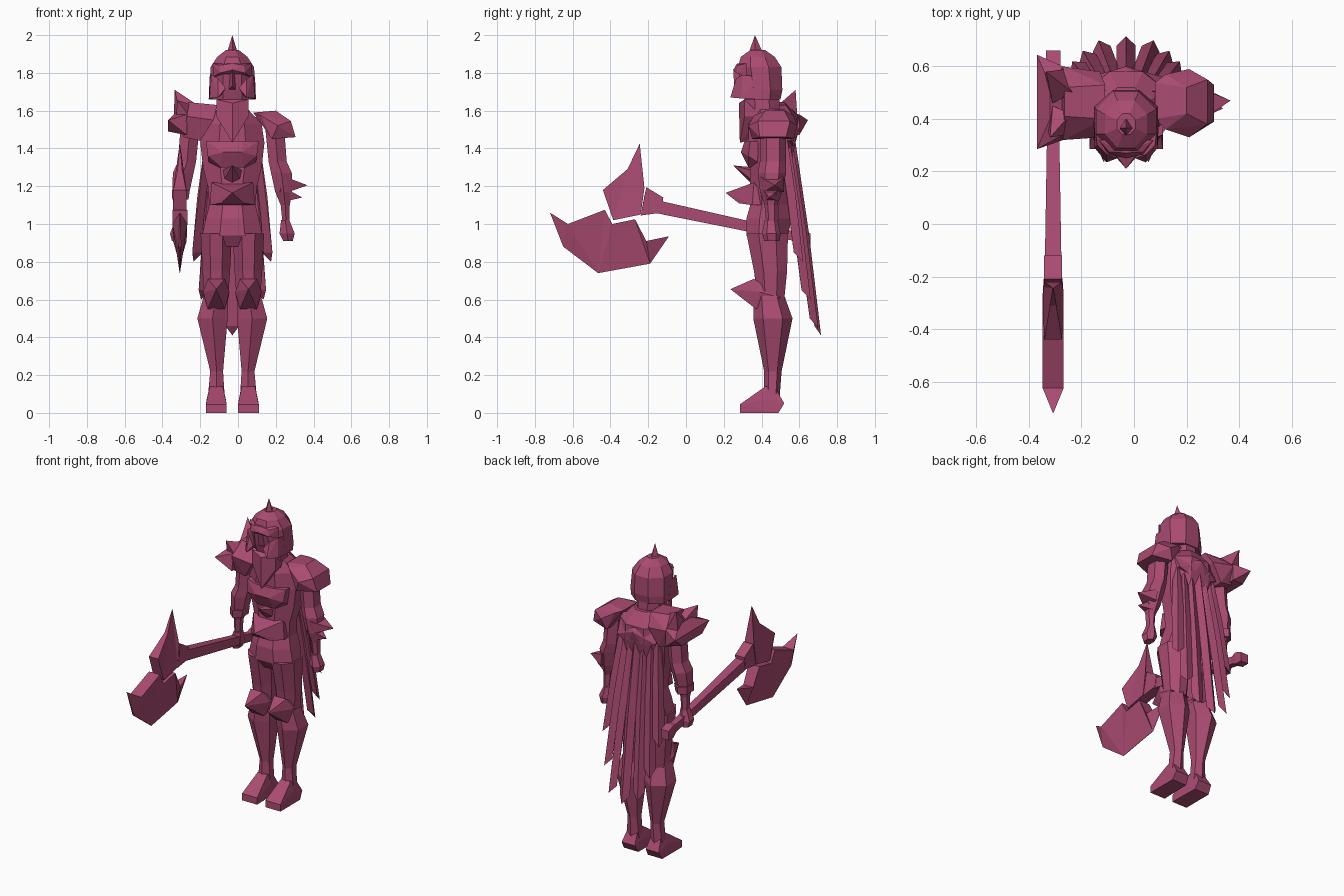
import bpy, bmesh, math
from mathutils import Vector

AX = -0.03  # body mirror axis
mat = bpy.data.materials.new("dusty_maroon")
mat.diffuse_color = (0.40, 0.07, 0.165, 1)


def finish(name, bm):
    bmesh.ops.recalc_face_normals(bm, faces=bm.faces)
    me = bpy.data.meshes.new(name)
    bm.to_mesh(me)
    bm.free()
    me.materials.append(mat)
    ob = bpy.data.objects.new(name, me)
    bpy.context.collection.objects.link(ob)
    return ob


def hull(name, pts):
    """Faceted solid around points in world coordinates."""
    bm = bmesh.new()
    vs = [bm.verts.new(p) for p in pts]
    r = bmesh.ops.convex_hull(bm, input=vs)
    junk = {v for v in r["geom_interior"] + r["geom_unused"] if isinstance(v, bmesh.types.BMVert)}
    bmesh.ops.delete(bm, geom=list(junk), context='VERTS')
    bmesh.ops.dissolve_limit(bm, angle_limit=0.02, verts=bm.verts, edges=bm.edges)
    return finish(name, bm)


def sym(pts):
    """Points given relative to the axis, doubled left and right."""
    return [(AX + s * x, y, z) for x, y, z in pts for s in ((1, -1) if x else (1,))]


def side(pts, s):
    return [(AX + s * x, y, z) for x, y, z in pts]


def pairs(rows):
    """Rows of (x, front y, back y, z) become front and back points."""
    return [(x, y, z) for x, a, b, z in rows for y in (a, b)]


def loft(name, rings, s=1, n=8):
    """Rings of (z, x, front y, back y, half width), x relative to the axis."""
    bm = bmesh.new()
    k = 1 / math.cos(math.pi / n)
    loops = []
    for z, x, y0, y1, rx in rings:
        loops.append([bm.verts.new((AX + s * x + k * rx * math.cos((i + .5) * math.tau / n),
                                    (y0 + y1) / 2 + k * (y1 - y0) / 2 * math.sin((i + .5) * math.tau / n), z))
                      for i in range(n)])
    for a, b in zip(loops, loops[1:]):
        for i in range(n):
            bm.faces.new((a[i], a[(i + 1) % n], b[(i + 1) % n], b[i]))
    bm.faces.new(loops[0])
    bm.faces.new(loops[-1])
    return finish(name, bm)


def blade(name, outline, x):
    """Plate in the y-z plane; each point is (y, z, half thickness)."""
    bm = bmesh.new()
    L = [bm.verts.new((x - t, y, z)) for y, z, t in outline]
    R = [bm.verts.new((x + t, y, z)) for y, z, t in outline]
    bm.faces.new(L)
    bm.faces.new(R[::-1])
    for i in range(len(L)):
        j = (i + 1) % len(L)
        bm.faces.new((L[i], R[i], R[j], L[j]))
    bmesh.ops.triangulate(bm, faces=[f for f in bm.faces if len(f.verts) > 4])
    bmesh.ops.remove_doubles(bm, verts=bm.verts, dist=0.001)
    return finish(name, bm)


# Torso, hips and neck
loft("torso", [(1.08, 0, .34, .55, .12), (1.2, 0, .34, .53, .13), (1.3, 0, .34, .55, .155),
               (1.43, 0, .33, .58, .17), (1.53, 0, .33, .58, .155), (1.61, 0, .34, .52, .08)])
loft("hips", [(.88, 0, .36, .52, .13), (.94, 0, .32, .54, .16), (1.03, 0, .32, .56, .14),
              (1.1, 0, .34, .55, .122)])
loft("neck", [(1.55, 0, .31, .5, .085), (1.72, 0, .31, .49, .08)])
hull("gorget", sym([(.085, .31, 1.66), (.085, .31, 1.57), (0, .28, 1.64), (0, .285, 1.43),
                    (.085, .4, 1.57), (0, .36, 1.45)]))

# Chest plates, belt ridge and front spikes
hull("chest_plate", sym([(.14, .34, 1.44), (.13, .33, 1.36), (.05, .29, 1.38), (.05, .31, 1.44),
                         (.06, .33, 1.30), (.12, .42, 1.30), (.14, .42, 1.44)]))
hull("chest_spike", sym([(0, .25, 1.31), (.04, .34, 1.24), (.06, .36, 1.28), (0, .35, 1.21),
                         (0, .36, 1.30)]))
hull("belt_ridge", sym([(0, .21, 1.165), (.11, .36, 1.22), (.12, .35, 1.1), (.06, .28, 1.11),
                        (.05, .28, 1.18), (.11, .45, 1.1)]))

# Helmet with brow, cheek guards, nose guard and crest spike
loft("helmet", [(1.66, 0, .31, .50, .12), (1.71, 0, .295, .51, .122), (1.83, 0, .275, .505, .115),
                (1.885, 0, .29, .47, .08), (1.92, 0, .34, .42, .035)])
hull("brow", sym([(.1, .32, 1.78), (.105, .32, 1.85), (0, .25, 1.815), (0, .27, 1.85),
                  (.065, .265, 1.80), (.065, .275, 1.84)]))
hull("nose_guard", sym([(0, .25, 1.82), (.018, .3, 1.83), (0, .255, 1.73), (.02, .3, 1.71)]))
hull("crest_spike", sym([(.03, .365, 1.9), (0, .33, 1.9), (0, .41, 1.9), (0, .365, 2.0)]))
for s, tag in ((1, "left"), (-1, "right")):
    hull(tag + "_cheek_guard", side([(.075, .235, 1.67), (.035, .25, 1.72), (.12, .29, 1.665),
                                     (.125, .4, 1.66), (.12, .38, 1.78), (.11, .3, 1.79),
                                     (.075, .265, 1.77), (.06, .33, 1.68)], s))

    # Legs
    loft(tag + "_thigh", [(.6, .085, .38, .52, .062), (.75, .085, .36, .535, .073),
                          (.95, .085, .32, .54, .083)], s)
    loft(tag + "_shin", [(.08, .085, .42, .49, .045), (.22, .083, .42, .5, .034),
                         (.5, .105, .37, .55, .08), (.62, .087, .37, .51, .064)], s, 6)
    hull(tag + "_knee_guard", side([(.085, .235, .655), (.015, .39, .64), (.155, .39, .64),
                                    (.04, .36, .71), (.13, .36, .71), (.04, .37, .55),
                                    (.13, .37, .55), (.02, .5, .61), (.15, .5, .61)], s))
    hull(tag + "_boot", side([(x, y, z) for a, b, y, z in
                              ((.03, .14, .285, 0), (.03, .14, .285, .045), (.035, .14, .49, 0),
                               (.04, .135, .52, .05), (.035, .135, .43, .075), (.05, .12, .42, .14),
                               (.05, .12, .475, .13)) for x in (a, b)], s))

    # Arms
    loft(tag + "_arm", [(.99, .285, .43, .48, .018), (1.1, .28, .42, .48, .024),
                        (1.17, .272, .4, .5, .045), (1.27, .26, .39, .52, .055),
                        (1.33, .24, .4, .52, .048), (1.5, .225, .4, .52, .05)], s, 6)
    loft(tag + "_hand", [(.91, .295, .42, .49, .025), (.95, .29, .41, .495, .04),
                         (1.02, .28, .42, .48, .022)], s, 6)

# Spiked elbow guard on one arm, plain cuff on the other
hull("elbow_spike_upper", [(.368, .47, 1.205), (.25, .39, 1.25), (.25, .52, 1.25),
                           (.22, .4, 1.17), (.27, .41, 1.17), (.26, .52, 1.17)])
hull("elbow_spike_lower", [(.34, .44, 1.14), (.25, .4, 1.19), (.25, .5, 1.19),
                           (.25, .42, 1.12), (.25, .49, 1.12)])
loft("right_cuff", [(1.13, .275, .39, .51, .043), (1.18, .272, .385, .515, .047)], -1, 6)

# Plain shoulder guard
hull("left_shoulder_guard", pairs([(.08, .4, .54, 1.59), (.12, .36, .57, 1.575), (.2, .42, .52, 1.6),
                                   (.21, .33, .59, 1.52), (.28, .38, .55, 1.545),
                                   (.305, .39, .53, 1.46), (.18, .35, .57, 1.45)]))

# Spiked shoulder guard
hull("right_shoulder_guard", pairs([(-.11, .4, .53, 1.63), (-.13, .33, .58, 1.55),
                                    (-.265, .41, .52, 1.645), (-.27, .32, .6, 1.57),
                                    (-.2, .36, .57, 1.44), (-.29, .36, .56, 1.46)]))
hull("shoulder_rim", pairs([(-.37, .285, .645, 1.55), (-.37, .36, .57, 1.49), (-.27, .32, .6, 1.47),
                            (-.27, .34, .6, 1.58), (-.32, .4, .53, 1.6)]))
hull("shoulder_spike_back", [(-.335, .58, 1.71), (-.23, .5, 1.64), (-.26, .59, 1.56),
                             (-.34, .57, 1.56), (-.31, .46, 1.6)])
hull("shoulder_spike_front", [(-.32, .33, 1.655), (-.24, .42, 1.63), (-.25, .34, 1.56),
                              (-.33, .36, 1.55), (-.31, .45, 1.6)])

# Cape made of seven ridged ribbons fanning out
ribbons = [(0, 0, .715, .41)] + [(s * a, s * b, y, z) for s in (1, -1)
           for a, b, y, z in ((.05, .105, .70, .45), (.095, .165, .66, .6), (.135, .205, .62, .8))]
for i, (xt, xb, yb, zb) in enumerate(ribbons):
    top, tip = Vector((AX + xt, .57 - abs(xt) * .3, 1.5)), Vector((AX + xb, yb, zb))
    ang = xb * 3.2
    out, across = Vector((math.sin(ang), math.cos(ang), 0)), Vector((math.cos(ang), -math.sin(ang), 0))
    up = Vector((0, 0, .05))
    pts = [tip, tip + up - out * .035 + across * .036, tip + up - out * .035 - across * .036]
    pts += [top, top - out * .035 + across * .026, top - out * .035 - across * .026]
    mid = top.lerp(tip, .5) + out * .008
    pts += [mid, mid - out * .03 + across * .036, mid - out * .03 - across * .036]
    hull("cape_ribbon_%d" % (i + 1), pts)
hull("cape_collar", sym([(.15, .5, 1.56), (.14, .56, 1.44), (0, .6, 1.5), (0, .52, 1.6),
                         (.06, .57, 1.4), (.14, .46, 1.46)]))

# Axe: tapered handle, forked socket, butt and two blades
AXE = -.308
hull("axe_handle", [(AXE + sx * w, y, z + sz * h) for y, z, w, h in
                    ((-.17, 1.095, .032, .035), (.3, .995, .019, .028), (.6, .93, .019, .025))
                    for sx in (1, -1) for sz in (1, -1)])
hull("axe_butt", [(AXE + sx * w, y, z + sz * h) for y, z, w, h in
                  ((.56, .94, .02, .022), (.61, .93, .028, .04), (.66, .92, .028, .03))
                  for sx in (1, -1) for sz in (1, -1)])
blade("axe_socket", [(-.21, 1.195, .034), (-.12, 1.14, .034), (-.13, 1.06, .034), (-.24, 1.045, .034),
                     (-.2, 1.105, .034), (-.165, 1.1, .034), (-.22, 1.15, .034)], AXE)
blade("axe_upper_blade", [(-.245, 1.425, .001), (-.22, 1.19, .034), (-.24, 1.05, .036),
                          (-.385, 1.02, .036), (-.44, 1.18, .034), (-.31, 1.29, .012)], AXE)
blade("axe_lower_blade", [(-.72, 1.06, .001), (-.65, .88, .006), (-.465, .74, .001), (-.19, .79, .001),
                          (-.09, .935, .001), (-.21, .91, .036), (-.27, 1.025, .04), (-.39, 1.0, .04),
                          (-.43, 1.075, .04), (-.625, 1.0, .04)], AXE)
